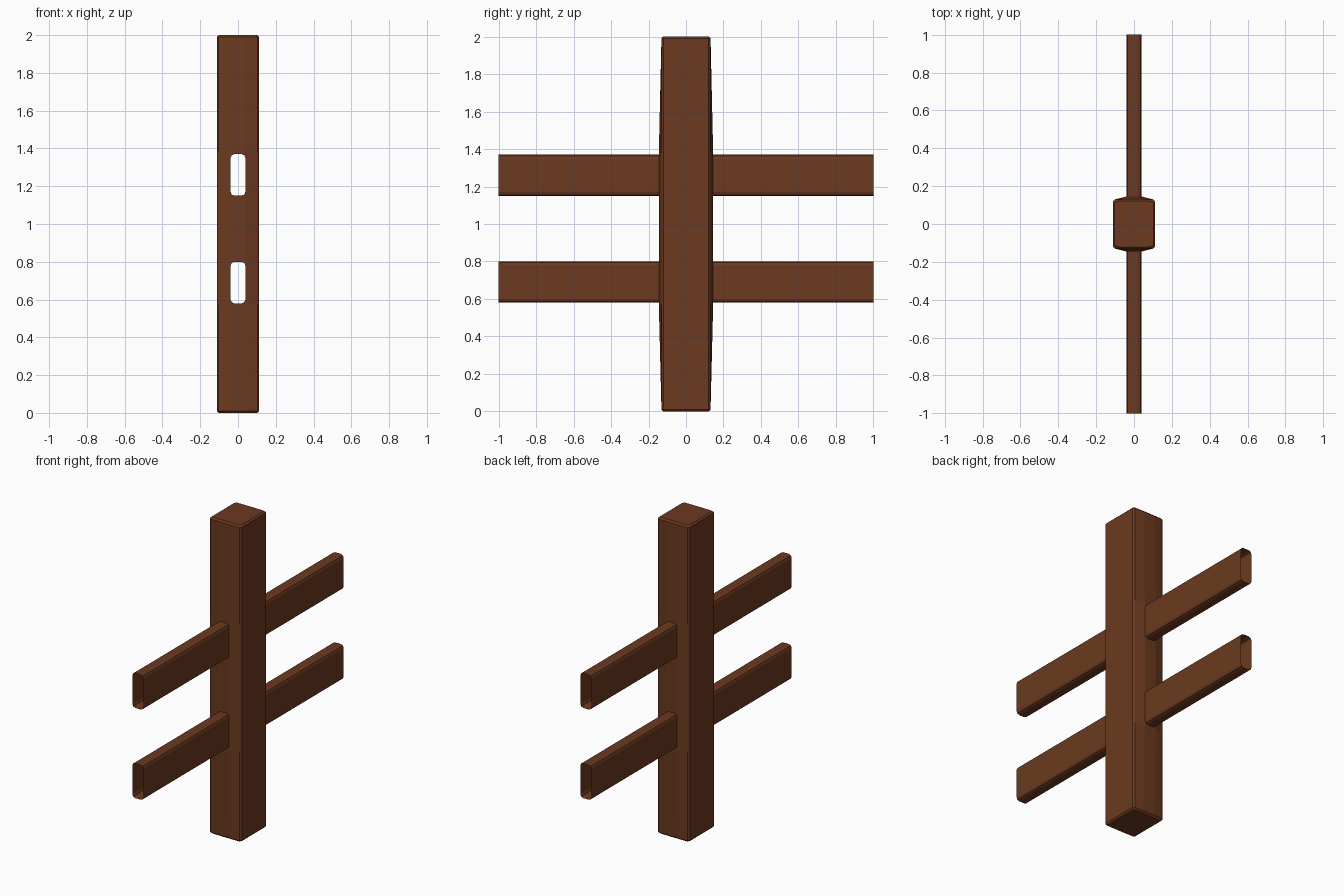
import bpy, math

if "Cube" in bpy.data.objects:
    bpy.data.objects.remove(bpy.data.objects["Cube"])

wood = bpy.data.materials.new("brown_wood")
wood.diffuse_color = (0.147, 0.042, 0.014, 1)
wood.use_nodes = True
wood.node_tree.nodes["Principled BSDF"].inputs["Base Color"].default_value = wood.diffuse_color


def make(name, verts, faces):
    me = bpy.data.meshes.new(name)
    me.from_pydata(verts, [], faces)
    me.materials.append(wood)
    ob = bpy.data.objects.new(name, me)
    bpy.context.collection.objects.link(ob)
    return ob


def loft(name, rings, capped):
    # Skin equal rings, each wound counter-clockwise seen against the loft direction
    n = len(rings[0])
    verts = [v for r in rings for v in r]
    faces = [(k * n + i, k * n + (i + 1) % n, (k + 1) * n + (i + 1) % n, (k + 1) * n + i)
             for k in range(len(rings) - 1) for i in range(n)]
    if capped:
        faces.append(tuple(reversed(range(n))))
        faces.append(tuple(range((len(rings) - 1) * n, len(rings) * n)))
    return make(name, verts, faces)


# Post: bevelled square section, front and back swelling gently around the rails
def post_ring(z, bulge, inset=0.0):
    x, y = 0.112 - inset, 0.130 - inset
    half = [(x, -y + 0.010), (x, y - 0.010), (x - 0.010, y), (0.04, bulge - inset),
            (-0.04, bulge - inset), (-x + 0.010, y)]
    return [(px, py, z) for px, py in half + [(-px, -py) for px, py in half]]


post = loft("post", [post_ring(0, 0.131, 0.010), post_ring(0.010, 0.131),
                     post_ring(0.57, 0.145), post_ring(1.38, 0.145),
                     post_ring(1.990, 0.131), post_ring(2.0, 0.131, 0.010)], True)


# Rails: hollow, open-ended bars with rounded edges, meeting slots through the post
def rail_ring(y, zc):
    w, h, r = 0.039, 0.110, 0.020
    pts = []
    for q, (sx, sz) in enumerate([(1, 1), (-1, 1), (-1, -1), (1, -1)]):
        for k in range(3):
            a = math.radians(q * 90 + k * 45)
            pts.append((sx * (w - r) + r * math.cos(a), y, zc + sz * (h - r) + r * math.sin(a)))
    return pts[::-1]


for label, zc in (("lower", 0.69), ("upper", 1.26)):
    cutter = loft(label + "_slot_cutter", [rail_ring(-0.3, zc), rail_ring(0.3, zc)], True)
    cutter.hide_render = True
    cutter.hide_set(True)
    cut = post.modifiers.new(label + "_slot", 'BOOLEAN')
    cut.operation, cut.solver, cut.object = 'DIFFERENCE', 'EXACT', cutter
    loft(label + "_front_rail", [rail_ring(-1.0, zc), rail_ring(-0.145, zc)], False)
    loft(label + "_back_rail", [rail_ring(0.145, zc), rail_ring(1.0, zc)], False)
